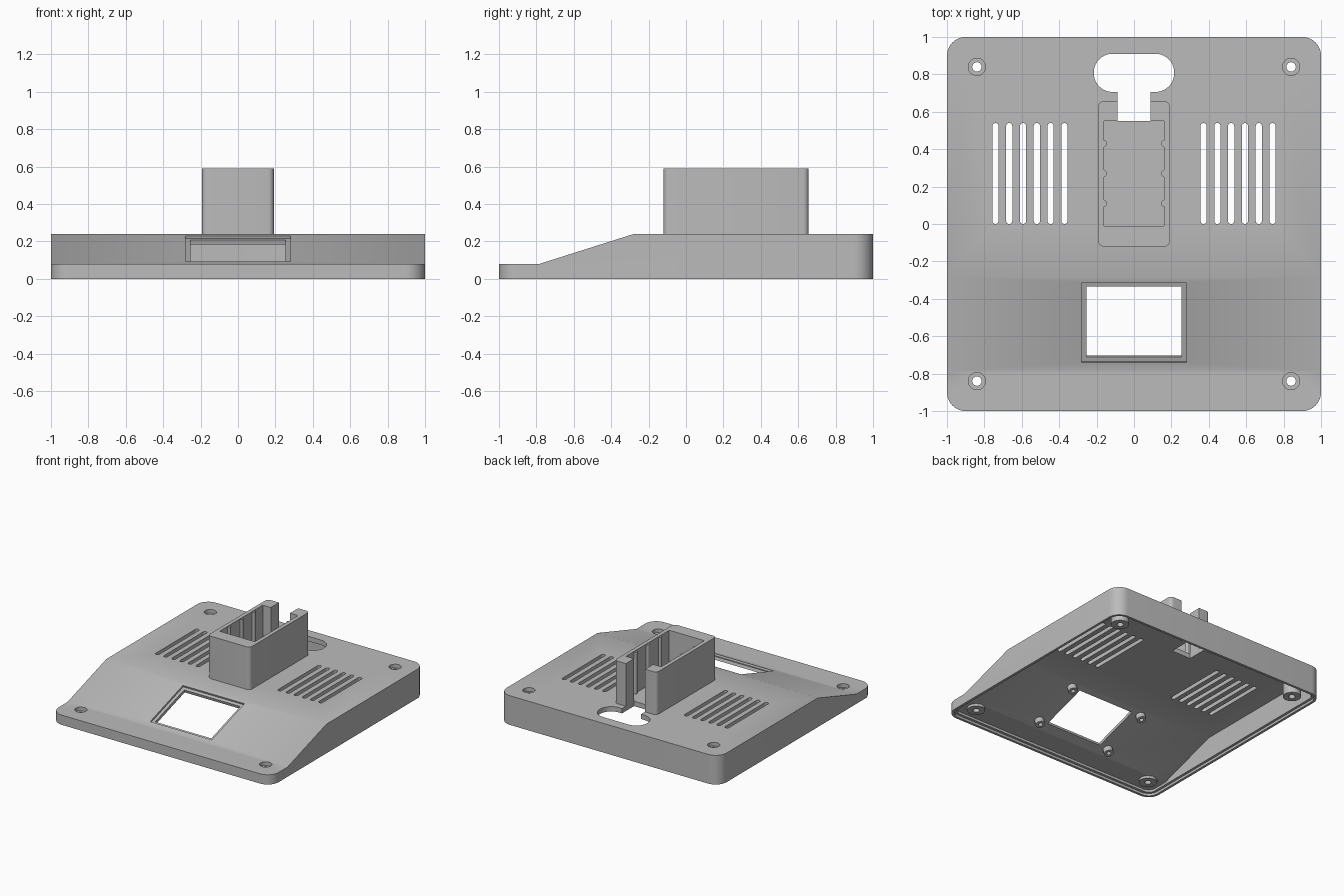
import bpy, bmesh, math
from mathutils import Matrix

cube = bpy.data.objects.get("Cube")
if cube:
    bpy.data.objects.remove(cube, do_unlink=True)

grey = bpy.data.materials.new("plain grey")
grey.use_nodes = True
grey.diffuse_color = (0.5, 0.5, 0.5, 1)
grey.node_tree.nodes["Principled BSDF"].inputs["Base Color"].default_value = (0.5, 0.5, 0.5, 1)


def rounded(cx, cy, hx, hy, r, seg=10):
    """Outline of a rounded rectangle; a circle when hx = hy = r."""
    pts = []
    for q, (sx, sy) in enumerate([(1, 1), (-1, 1), (-1, -1), (1, -1)]):
        for i in range(seg + 1):
            a = (q + i / seg) * math.pi / 2
            pts.append((cx + sx * (hx - r) + r * math.cos(a),
                        cy + sy * (hy - r) + r * math.sin(a)))
    return pts


def rect(cx, cy, hx, hy):
    return [(cx - hx, cy - hy), (cx + hx, cy - hy), (cx + hx, cy + hy), (cx - hx, cy + hy)]


def circle(cx, cy, r):
    return rounded(cx, cy, r, r, r, 8)


def prism(name, outline, low, high, frame=Matrix()):
    """Extrude an outline from low to high in the given frame."""
    bm = bmesh.new()
    verts = [bm.verts.new((u, v, low)) for u, v in outline]
    bmesh.ops.remove_doubles(bm, verts=verts, dist=1e-5)
    face = bm.faces.new(list(bm.verts))
    top = bmesh.ops.extrude_face_region(bm, geom=[face])["geom"]
    moved = [g for g in top if isinstance(g, bmesh.types.BMVert)]
    bmesh.ops.translate(bm, verts=moved, vec=(0, 0, high - low))
    bmesh.ops.transform(bm, matrix=frame, verts=bm.verts)
    bmesh.ops.recalc_face_normals(bm, faces=bm.faces)
    mesh = bpy.data.meshes.new(name)
    bm.to_mesh(mesh)
    bm.free()
    mesh.materials.append(grey)
    obj = bpy.data.objects.new(name, mesh)
    bpy.context.collection.objects.link(obj)
    return obj


def combine(target, tool, operation="DIFFERENCE"):
    """Apply a boolean and discard the tool."""
    mod = target.modifiers.new("combine", "BOOLEAN")
    mod.operation, mod.object, mod.solver = operation, tool, "EXACT"
    bpy.context.view_layer.objects.active = target
    bpy.ops.object.modifier_apply(modifier=mod.name)
    bpy.data.objects.remove(tool, do_unlink=True)


# Frame that extrudes a (y, z) profile along x
side = Matrix(((0, 0, 1, 0), (1, 0, 0, 0), (0, 1, 0, 0), (0, 0, 0, 1)))
# Frame lying on the sloping panel
slope = (Matrix.Translation((0, -0.5275, 0.1616))
         @ Matrix.Rotation(math.atan2(0.16, 0.505), 4, "X"))

# Housing: wedge profile trimmed to rounded corners
body = prism("housing", rounded(0, 0, 1, 1, 0.1), 0, 0.5)
combine(body, prism("wedge", [(-1.1, 0), (1.1, 0), (1.1, 0.24), (-0.28, 0.24),
                              (-0.785, 0.08), (-1.1, 0.08)], -1.1, 1.1, side), "INTERSECT")

# Hollow underside and the recess for a base plate
cavity = prism("cavity", rounded(0, 0, 0.96, 0.96, 0.06), -0.05, 0.4)
combine(cavity, prism("inner_wedge", [(-1.1, -0.02), (1.1, -0.02), (1.1, 0.2), (-0.274, 0.2),
                                      (-0.779, 0.04), (-1.1, 0.04)], -1.1, 1.1, side), "INTERSECT")
combine(body, cavity)
combine(body, prism("plate_recess", rounded(0, 0, 0.98, 0.98, 0.08), -0.05, 0.02))

# Corner screw bosses with counterbored holes
for x in (-0.84, 0.84):
    for y, top in ((-0.84, 0.08), (0.84, 0.24)):
        combine(body, prism("boss", circle(x, y, 0.068), 0.02, top - 0.015), "UNION")
        combine(body, prism("screw_hole", circle(x, y, 0.025), -0.1, 0.4))
        combine(body, prism("counterbore", circle(x, y, 0.046), top - 0.03, 0.4))

# Display window with a shallow bezel, and its mounting posts below
combine(body, prism("bezel", rect(0, 0, 0.28, 0.223), -0.015, 0.1, slope))
combine(body, prism("window", rect(0, 0, 0.255, 0.197), -0.15, 0.1, slope))
for x in (-0.335, 0.335):
    for y in (-0.2, 0.2):
        combine(body, prism("post", circle(x, y, 0.036), -0.085, -0.02, slope), "UNION")
        combine(body, prism("post_hole", circle(x, y, 0.016), -0.12, -0.035, slope))

# Ventilation slots
for s in (-1, 1):
    for i in range(6):
        x = s * (0.372 + 0.0738 * i)
        combine(body, prism("vent", rounded(x, 0.27, 0.0165, 0.27, 0.0165, 5), 0.1, 0.4))

# Keyhole cable opening
combine(body, prism("cable_opening", rounded(0, 0.808, 0.215, 0.102, 0.1), 0.1, 0.4))
combine(body, prism("cable_slot", rect(0, 0.65, 0.087, 0.1), 0.1, 0.4))

# Upright holder box, open at the top and slotted at the back
holder = prism("holder", rounded(0, 0.268, 0.192, 0.388, 0.03, 6), 0.24, 0.59)
combine(holder, prism("pocket", rect(0, 0.27, 0.16, 0.28), 0.1, 0.8))
combine(holder, prism("back_slot", rect(0, 0.62, 0.087, 0.12), 0.1, 0.8))

# Grip ribs on the holder's inner walls
parts = [body, holder]
for s, label in ((-1, "right"), (1, "left")):
    for i in range(3):
        parts.append(prism(f"{label}_rib_{i + 1}",
                           circle(s * 0.162, 0.11 + 0.16 * i, 0.018), 0.24, 0.585))

bpy.ops.object.select_all(action="DESELECT")
for part in parts:
    part.select_set(True)
bpy.context.view_layer.objects.active = body
bpy.ops.object.shade_smooth_by_angle(angle=math.radians(30))
